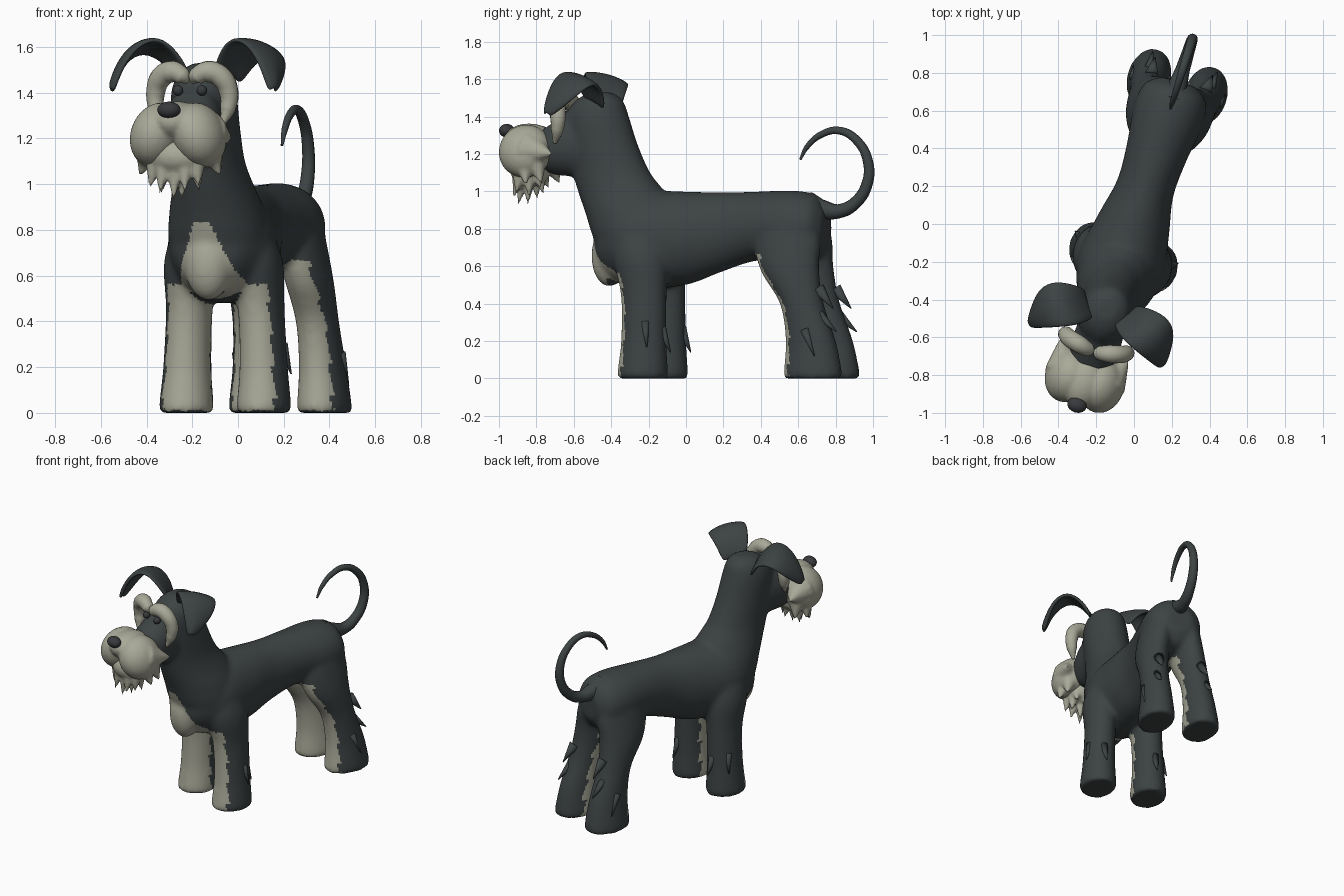
import bpy, bmesh, math
from mathutils import Vector, Matrix

if "Cube" in bpy.data.objects:
    bpy.data.objects.remove(bpy.data.objects["Cube"])

TURN = math.radians(-17.5)          # whole dog stands turned about z


def material(name, rgb):
    m = bpy.data.materials.new(name)
    m.diffuse_color = (*rgb, 1)
    m.use_nodes = True
    m.node_tree.nodes["Principled BSDF"].inputs["Base Color"].default_value = m.diffuse_color
    return m


CHARCOAL = material("charcoal fur", (0.046, 0.055, 0.056))
CREAM = material("cream fur", (0.40, 0.40, 0.32))
NOSE = material("nose and eye black", (0.04, 0.042, 0.046))


def bake(ob):
    """Apply modifiers and shade smooth."""
    dg = bpy.context.evaluated_depsgraph_get()
    me = bpy.data.meshes.new_from_object(ob.evaluated_get(dg))
    ob.modifiers.clear()
    ob.data = me
    me.polygons.foreach_set("use_smooth", [True] * len(me.polygons))
    me.update()


def finish(bm, name, mat, voxel=0, smooth=0):
    bmesh.ops.recalc_face_normals(bm, faces=bm.faces)
    me = bpy.data.meshes.new(name)
    bm.to_mesh(me)
    bm.free()
    me.materials.append(mat)
    ob = bpy.data.objects.new(name, me)
    bpy.context.collection.objects.link(ob)
    ob.rotation_euler.z = TURN
    if voxel:
        r = ob.modifiers.new("remesh", 'REMESH')
        r.mode, r.voxel_size = 'VOXEL', voxel
    if smooth:
        s = ob.modifiers.new("smooth", 'SMOOTH')
        s.factor, s.iterations = 0.5, smooth
    bake(ob)
    return ob


def spline(rows, steps=5):
    """Catmull-Rom interpolation of parameter rows."""
    out = []
    for i in range(len(rows) - 1):
        p = [rows[max(0, min(len(rows) - 1, i + k))] for k in (-1, 0, 1, 2)]
        for j in range(steps):
            t = j / steps
            out.append([0.5 * (2 * b + (c - a) * t + (2 * a - 5 * b + 4 * c - d) * t * t
                               + (3 * b - a - 3 * c + d) * t ** 3) for a, b, c, d in zip(*p)])
    return out + [list(rows[-1])]


def loft(bm, rows, upright, side=1, n=28):
    """Rows are (position, low, high, centre x, half width); upright stacks along z, else along y."""
    rings = []
    for s, lo, hi, x, w in spline(rows):
        ring = []
        for k in range(n):
            t = 2 * math.pi * k / n
            q = (lo + hi) / 2 + (hi - lo) / 2 * math.sin(t)
            px = side * (x + w * math.cos(t))
            ring.append(bm.verts.new((px, q, s) if upright else (px, s, q)))
        rings.append(ring)
    for a, b in zip(rings, rings[1:]):
        for k in range(n):
            bm.faces.new((a[k], a[(k + 1) % n], b[(k + 1) % n], b[k]))
    bm.faces.new(rings[0])
    bm.faces.new(rings[-1])


def ball(bm, c, r, tilt=0.0):
    m = Matrix.Translation(c) @ Matrix.Rotation(tilt, 4, 'Y') @ Matrix.Diagonal((*r, 1))
    bmesh.ops.create_uvsphere(bm, u_segments=28, v_segments=18, radius=1, matrix=m)


def spike(bm, base, tip, r):
    base, tip = Vector(base), Vector(tip)
    d = tip - base
    m = Matrix.Translation((base + tip) / 2) @ d.to_track_quat('Z', 'Y').to_matrix().to_4x4()
    bmesh.ops.create_cone(bm, cap_ends=True, segments=12, radius1=r, radius2=0.003,
                          depth=d.length, matrix=m)


def tube(name, pts, radii, mat):
    cu = bpy.data.curves.new(name, 'CURVE')
    cu.dimensions, cu.bevel_depth, cu.bevel_resolution = '3D', 1, 5
    cu.use_fill_caps = True
    sp = cu.splines.new('BEZIER')
    sp.bezier_points.add(len(pts) - 1)
    for b, p, r in zip(sp.bezier_points, pts, radii):
        b.co, b.radius = p, r
        b.handle_left_type = b.handle_right_type = 'AUTO'
    ob = bpy.data.objects.new(name + "_path", cu)
    bpy.context.collection.objects.link(ob)
    me = bpy.data.meshes.new_from_object(ob.evaluated_get(bpy.context.evaluated_depsgraph_get()))
    bpy.data.objects.remove(ob)
    bm = bmesh.new()
    bm.from_mesh(me)
    return finish(bm, name, mat)


# Body: torso, neck, snout and legs fused into one skin
bm = bmesh.new()
loft(bm, [(-.49, .62, .80, 0, .08), (-.42, .54, .93, 0, .17), (-.25, .48, 1.0, 0, .235),
          (0, .50, 1.0, 0, .195), (.2, .57, .995, 0, .155), (.4, .63, 1.0, 0, .165),
          (.6, .62, 1.005, 0, .19), (.73, .64, .98, 0, .17), (.79, .72, .90, 0, .09)], False)
loft(bm, [(.62, -.44, -.05, 0, .18), (.75, -.51, -.03, 0, .22), (.88, -.555, -.05, 0, .205),
          (1.0, -.60, -.125, 0, .17), (1.1, -.63, -.205, 0, .15), (1.25, -.66, -.275, 0, .145),
          (1.4, -.67, -.325, 0, .14), (1.49, -.61, -.36, 0, .11), (1.53, -.53, -.42, 0, .05)], True)
loft(bm, [(-.50, 1.06, 1.42, 0, .12), (-.65, 1.08, 1.43, 0, .13),
          (-.74, 1.09, 1.37, 0, .125), (-.82, 1.13, 1.32, 0, .10)], False)
ball(bm, (0, -.43, .655), (.105, .095, .165))
for s in (1, -1):
    loft(bm, [(0, -.31, -.06, .178, .105), (.02, -.325, -.05, .178, .118), (.2, -.305, -.058, .175, .104),
              (.45, -.31, -.06, .165, .10), (.65, -.36, -.06, .15, .115), (.8, -.36, -.10, .12, .10)], True, s)
    loft(bm, [(0, .615, .91, .157, .105), (.02, .60, .922, .157, .116), (.2, .61, .885, .152, .10),
              (.4, .575, .815, .145, .092), (.58, .46, .785, .13, .10), (.75, .42, .785, .10, .10),
              (.9, .50, .75, .08, .09)], True, s)
body = finish(bm, "body", CHARCOAL, 0.014, 12)

# Cream fur on chest and on the front of the legs, with a ragged border
body.data.materials.append(CREAM)
for p in body.data.polygons:
    x, y, z = p.center
    n = p.normal
    facing = -.92 * n.y - .40 * n.x * (1 if x > 0 else -1)
    rag = .22 * ((z * 7.3 + abs(x) * 2) % 1) - .1
    chest = y < -.33 and z < .83 and n.y < 0 and abs(x) < .05 + .42 * (.80 - z)
    front = y < 0 and z < .56 and facing > .30 + rag and (z < .48 or n.z > -.7)
    rear = y > .24 and z < .67 and facing > .25 + rag
    if (chest or front or rear) and not (z < .03 and n.z < -.6):
        p.material_index = 1

# Loose fur tufts on the backs of the legs
bm = bmesh.new()
for s in (1, -1):
    spike(bm, (s * .15, .79, .48), (s * .16, .875, .375), .035)
    spike(bm, (s * .17, .80, .34), (s * .18, .90, .25), .03)
    spike(bm, (s * .235, .74, .26), (s * .255, .80, .12), .025)
    spike(bm, (s * .18, -.085, .27), (s * .18, -.03, .14), .03)
    spike(bm, (s * .25, -.15, .30), (s * .285, -.13, .17), .025)
finish(bm, "leg_fur_tufts", CHARCOAL)

# Muzzle: drooping moustache lobes
bm = bmesh.new()
ball(bm, (0, -.88, 1.275), (.11, .14, .088))
for s in (1, -1):
    ball(bm, (s * .095, -.87, 1.215), (.115, .145, .145), s * -.35)
    spike(bm, (s * .13, -.83, 1.22), (s * .19, -.69, 1.20), .10)
    spike(bm, (s * .14, -.86, 1.15), (s * .185, -.84, 1.03), .06)
    spike(bm, (s * .13, -.80, 1.15), (s * .16, -.76, 1.04), .06)
finish(bm, "moustache", CREAM, 0.011, 4)

# Beard: hanging pointed locks
bm = bmesh.new()
ball(bm, (0, -.87, 1.12), (.135, .11, .09))
for x, y, z in [(-.115, -.92, .985), (-.06, -.95, .96), (0, -.94, .93), (.055, -.95, .965),
                (.11, -.92, .99), (-.08, -.86, .96), (.02, -.88, .93), (.09, -.85, .97),
                (-.09, -.80, 1.02), (0, -.80, .99), (.08, -.79, 1.02)]:
    spike(bm, (x * .8, y * .5 - .435, 1.11), (x, y, z), .052)
finish(bm, "beard", CREAM, 0.010, 3)

# Nose and eyes
bm = bmesh.new()
ball(bm, (0, -1.005, 1.325), (.052, .04, .036))
finish(bm, "nose", NOSE)
bm = bmesh.new()
for s in (1, -1):
    ball(bm, (s * .055, -.70, 1.41), (.023, .023, .023))
finish(bm, "eyes", NOSE)

# Bushy eyebrows arching around the eyes
for s, side in ((1, "left"), (-1, "right")):
    pts = [(.01, -.70, 1.445), (.03, -.705, 1.47), (.085, -.695, 1.492), (.14, -.68, 1.465),
           (.168, -.665, 1.40), (.165, -.67, 1.33), (.145, -.69, 1.26)]
    tube(side + "_eyebrow", [(s * x, y, z) for x, y, z in pts],
         [.012, .038, .048, .047, .042, .034, .01], CREAM)

# Folded ears: rows of front edge to back edge, base to tip
EAR = [((.05, -.53, 1.47), (.14, -.41, 1.43)), ((.09, -.58, 1.57), (.20, -.40, 1.53)),
       ((.16, -.62, 1.645), (.31, -.41, 1.585)), ((.25, -.655, 1.615), (.375, -.47, 1.53)),
       ((.32, -.68, 1.51), (.38, -.565, 1.45)), ((.355, -.685, 1.40), (.37, -.645, 1.395))]
for s, side in ((1, "left"), (-1, "right")):
    bm = bmesh.new()
    rows = []
    for i, (f, b) in enumerate(EAR):
        f, b = Vector(f), Vector(b)
        pts = [f.lerp(b, k / 4) + Vector((.015, 0, .02)) * math.sin(math.pi * k / 4) for k in range(5)]
        rows.append([bm.verts.new((s * q.x, q.y, q.z)) for q in pts])
    for a, b in zip(rows, rows[1:]):
        for k in range(4):
            bm.faces.new((a[k], a[k + 1], b[k + 1], b[k]))
    ear = finish(bm, side + "_ear", CHARCOAL)
    ear.modifiers.new("thickness", 'SOLIDIFY').thickness = 0.026
    ear.modifiers["thickness"].offset = 0
    ear.modifiers.new("round", 'SUBSURF').levels = 2
    bake(ear)

# Curled tail
TAIL = [(.68, .93), (.76, .905), (.86, .895), (.95, .94), (1.015, 1.04), (1.02, 1.16),
        (.96, 1.27), (.86, 1.325), (.76, 1.305), (.68, 1.24), (.64, 1.17)]
tube("tail", [(0, y, z) for y, z in TAIL],
     [.07, .052, .038, .033, .030, .027, .024, .021, .018, .014, .006], CHARCOAL)
